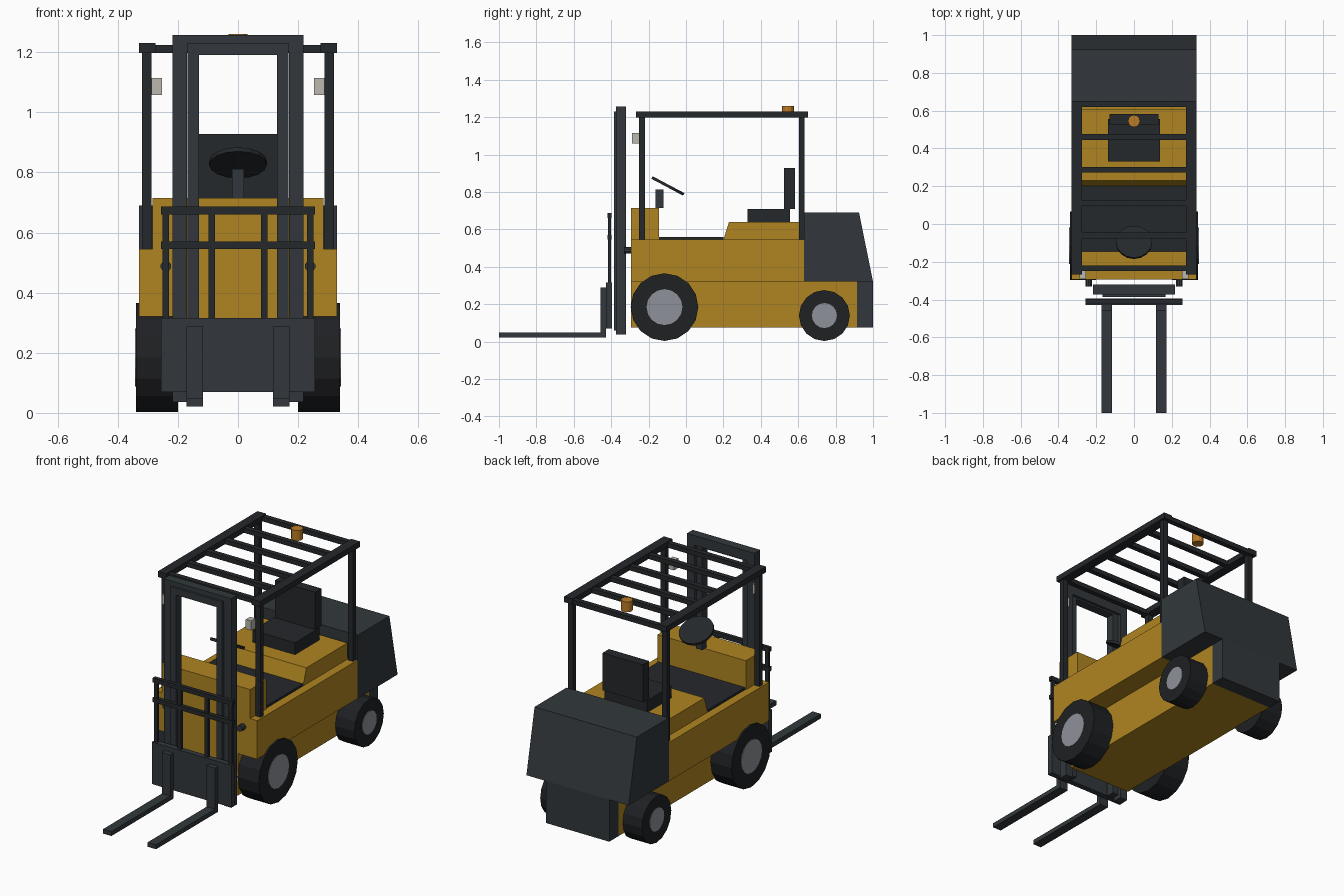
import bpy, bmesh, math
from mathutils import Matrix

if "Cube" in bpy.data.objects:
    bpy.data.objects.remove(bpy.data.objects["Cube"])


def material(name, r, g, b):
    m = bpy.data.materials.new(name)
    m.diffuse_color = (r, g, b, 1)
    m.use_nodes = True
    m.node_tree.nodes["Principled BSDF"].inputs["Base Color"].default_value = m.diffuse_color
    return m


YELLOW = material("yellow_paint", .43, .235, .015)
DARK = material("dark_steel", .032, .039, .045)
BLACK = material("black_trim", .018, .021, .024)
RUBBER = material("rubber", .014, .015, .017)
RIM = material("rim_grey", .27, .29, .32)
LAMP = material("lamp_glass", .5, .48, .42)
ORANGE = material("beacon_orange", .5, .2, .02)


def finish(name, bm, mat):
    bmesh.ops.recalc_face_normals(bm, faces=bm.faces)
    me = bpy.data.meshes.new(name)
    bm.to_mesh(me)
    bm.free()
    me.materials.append(mat)
    ob = bpy.data.objects.new(name, me)
    bpy.context.collection.objects.link(ob)
    return ob


def mirror(ob):
    ob.modifiers.new("mirror", 'MIRROR').use_axis = (True, False, False)
    return ob


def box(name, x, y, z, mat):
    """Box from (min, max) ranges."""
    bm = bmesh.new()
    bmesh.ops.create_cube(bm, size=1)
    for v in bm.verts:
        for i, r in enumerate((x, y, z)):
            v.co[i] = r[0] if v.co[i] < 0 else r[1]
    return finish(name, bm, mat)


def profile(name, pts, x, mat):
    """Side profile of (y, z) points extruded across x."""
    bm = bmesh.new()
    f = bm.faces.new([bm.verts.new((x[0], p[0], p[1])) for p in pts])
    ext = bmesh.ops.extrude_face_region(bm, geom=[f])["geom"]
    moved = [g for g in ext if isinstance(g, bmesh.types.BMVert)]
    bmesh.ops.translate(bm, verts=moved, vec=(x[1] - x[0], 0, 0))
    return finish(name, bm, mat)


def disc(name, centre, radius, depth, rot, mat, sides=16):
    bm = bmesh.new()
    bmesh.ops.create_cone(bm, cap_ends=True, segments=sides, radius1=radius,
                          radius2=radius, depth=depth,
                          matrix=Matrix.Translation(centre) @ rot)
    return finish(name, bm, mat)


ALONG_X = Matrix.Rotation(math.pi / 2, 4, 'Y')
ALONG_Y = Matrix.Rotation(math.pi / 2, 4, 'X')
UP = Matrix.Identity(4)

# body
box("lower_chassis", (-.205, .205), (-.295, .914), (.075, .32), YELLOW)
box("upper_body", (-.33, .33), (-.295, .63), (.32, .545), YELLOW)
box("front_cowl", (-.285, .285), (-.295, -.145), (.545, .715), YELLOW)
box("floor_mat", (-.28, .28), (-.145, .2), (.545, .558), BLACK)
profile("engine_hood", [(.2, .545), (.23, .64), (.61, .64), (.61, .545)], (-.28, .28), YELLOW)
profile("counterweight", [(.63, .32), (.63, .69), (.925, .69), (1, .32)], (-.33, .33), DARK)
box("lower_counterweight", (-.205, .205), (.914, 1), (.075, .32), DARK)

# wheels
for name, y, r, outer, rim in (("front", -.115, .181, .34, .096),
                               ("rear", .74, .136, .328, .067)):
    mirror(disc(name + "_tyre", ((.2 + outer) / 2, y, r + .003), r, outer - .2, ALONG_X, RUBBER))
    mirror(disc(name + "_rim", (outer - .017, y, r + .003), rim, .04, ALONG_X, RIM))

# seat and steering
box("seat_cushion", (-.137, .137), (.33, .555), (.64, .71), BLACK)
box("seat_back", (-.13, .13), (.525, .583), (.71, .928), BLACK)
box("steering_column", (-.02, .02), (-.162, -.12), (.715, .812), DARK)
disc("steering_wheel", (0, -.097, .832), .096, .015, Matrix.Rotation(math.radians(-28), 4, 'X'), BLACK)

# overhead guard
mirror(box("front_post", (.287, .32), (-.25, -.22), (.545, 1.2), BLACK))
mirror(box("rear_post", (.287, .32), (.603, .633), (.545, 1.2), BLACK))
mirror(box("guard_rail", (.275, .33), (-.267, .652), (1.197, 1.23), BLACK))
for i in range(6):
    y = -.235 + i * .174
    box(f"guard_bar_{i + 1}", (-.28, .28), (y - .015, y + .015), (1.197, 1.224), BLACK)
disc("beacon", (0, .545, 1.23), .032, .06, UP, ORANGE, 12)
mirror(box("headlight", (.253, .288), (-.29, -.25), (1.058, 1.114), LAMP))

# mast
mirror(box("outer_mast_rail", (.17, .218), (-.373, -.32), (.037, 1.257), DARK))
box("outer_mast_top", (-.17, .17), (-.373, -.32), (1.2, 1.257), DARK)
mirror(box("inner_mast_rail", (.13, .168), (-.386, -.335), (.06, 1.23), DARK))
box("inner_mast_top", (-.13, .13), (-.386, -.335), (1.19, 1.23), DARK)
mirror(disc("tilt_cylinder", (.24, -.308, .488), .018, .045, ALONG_Y, DARK, 10))

# carriage, load backrest and forks
box("carriage_plate", (-.257, .257), (-.428, -.395), (.07, .315), DARK)
for name, z in (("lower", .545), ("upper", .66)):
    box(name + "_backrest_bar", (-.257, .257), (-.42, -.397), (z, z + .026), BLACK)
for name, x in (("inner", .087), ("outer", .24)):
    mirror(box(name + "_backrest_upright", (x - .011, x + .011), (-.416, -.4), (.315, .67), BLACK))
mirror(profile("fork", [(-1, .022), (-1, .048), (-.457, .048), (-.457, .288),
                        (-.428, .288), (-.428, .022)], (.117, .171), DARK))
